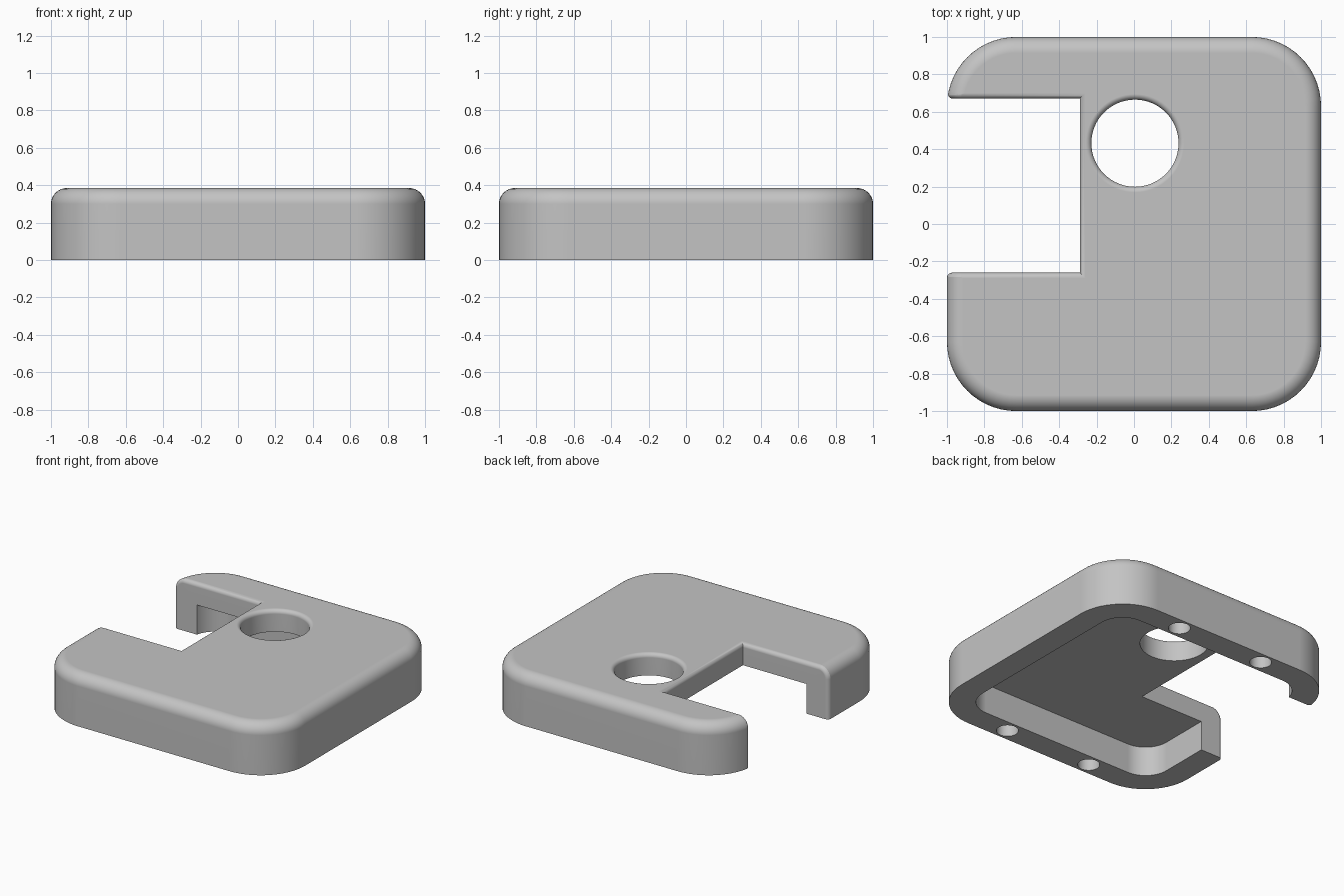
import bpy, bmesh, math

HEIGHT, CORNER, WALL = 0.385, 0.37, 0.185
TOP_FILLET, SMALL_FILLET = 0.085, 0.03
ROOF_UNDERSIDE = 0.222
NOTCH_X, NOTCH_FRONT, NOTCH_BACK = -0.29, -0.26, 0.67
QUARTER = math.pi / 2

default = bpy.data.objects.get("Cube")
if default:
    bpy.data.objects.remove(default, do_unlink=True)

gray = bpy.data.materials.new("plain_gray")
gray.use_nodes = True
gray.diffuse_color = (0.55, 0.55, 0.55, 1)
gray.node_tree.nodes["Principled BSDF"].inputs["Base Color"].default_value = gray.diffuse_color


def loft(name, rings):
    """Closed solid through a list of matching point rings."""
    bm = bmesh.new()
    loops = [[bm.verts.new(p) for p in ring] for ring in rings]
    for a, b in zip(loops, loops[1:]):
        for i in range(len(a)):
            j = (i + 1) % len(a)
            bm.faces.new((a[i], a[j], b[j], b[i]))
    bm.faces.new(loops[0][::-1])
    bm.faces.new(loops[-1])
    bmesh.ops.recalc_face_normals(bm, faces=bm.faces)
    mesh = bpy.data.meshes.new(name)
    bm.to_mesh(mesh)
    bm.free()
    mesh.materials.append(gray)
    obj = bpy.data.objects.new(name, mesh)
    bpy.context.collection.objects.link(obj)
    return obj


def rounded_square(half, radius, z, steps=14):
    c = half - radius
    points = []
    for k, (sx, sy) in enumerate(((1, 1), (-1, 1), (-1, -1), (1, -1))):
        for i in range(steps + 1):
            a = QUARTER * (k + i / steps)
            points.append((sx * c + radius * math.cos(a), sy * c + radius * math.sin(a), z))
    return points


def circle(x, y, radius, z, count):
    turns = [math.tau * i / count for i in range(count)]
    return [(x + radius * math.cos(a), y + radius * math.sin(a), z) for a in turns]


def flare(steps=6):
    """Widening and height of a rounded rim at the top surface."""
    rows = [(0, -0.1)]
    for i in range(steps + 1):
        a = QUARTER * i / steps
        rows.append((SMALL_FILLET * (1 - math.cos(a)),
                     HEIGHT - SMALL_FILLET * (1 - math.sin(a))))
    return rows + [(SMALL_FILLET, 0.6)]


def cut(target, cutter):
    cutter.hide_render = True
    mod = target.modifiers.new("cut", 'BOOLEAN')
    mod.operation, mod.solver, mod.object = 'DIFFERENCE', 'EXACT', cutter
    bpy.context.view_layer.objects.active = target
    bpy.ops.object.modifier_apply(modifier=mod.name)
    bpy.data.objects.remove(cutter, do_unlink=True)


# Body: rounded block with a filleted top
rings = [rounded_square(1, CORNER, 0)]
for i in range(9):
    a = QUARTER * i / 8
    inset = TOP_FILLET * (1 - math.cos(a))
    rings.append(rounded_square(1 - inset, CORNER - inset,
                                HEIGHT - TOP_FILLET * (1 - math.sin(a))))
body = loft("cover_body", rings)

# Hollow underside
cut(body, loft("cavity", [rounded_square(1 - WALL, CORNER - WALL, z)
                          for z in (-0.1, ROOF_UNDERSIDE)]))

# Side notch with rounded top rim
cut(body, loft("notch", [[(-1.5, NOTCH_FRONT - t, z), (NOTCH_X + t, NOTCH_FRONT - t, z),
                          (NOTCH_X + t, NOTCH_BACK + t, z), (-1.5, NOTCH_BACK + t, z)]
                         for t, z in flare()]))

# Round hole with rounded top rim
cut(body, loft("round_hole", [circle(0.005, 0.432, 0.233 + t, z, 64) for t, z in flare()]))


def arm_ring(y, inset):
    """Region outside the side profile of an arm, drawn in by inset."""
    c = 1 - CORNER
    reach = math.sqrt(CORNER ** 2 - max(abs(y) - c, 0) ** 2)
    side = -c - reach
    points = [(side + inset, y, -0.1)]
    for i in range(9):
        a = QUARTER * i / 8
        r = TOP_FILLET - inset
        points.append((side + TOP_FILLET - r * math.cos(a), y,
                       HEIGHT - TOP_FILLET + r * math.sin(a)))
    return points + [(-0.5, y, HEIGHT - inset), (-0.5, y, 0.6),
                     (-1.3, y, 0.6), (-1.3, y, -0.1)]


# Rounded outer edges where the notch meets the side
for start, sign in ((NOTCH_FRONT, -1), (NOTCH_BACK, 1)):
    rings = [arm_ring(start - sign * 0.02, SMALL_FILLET - 0.001)]
    for i in range(7):
        a = QUARTER * i / 6
        rings.append(arm_ring(start + sign * SMALL_FILLET * (1 - math.cos(a)),
                              SMALL_FILLET * (1 - math.sin(a)) - 0.001))
    cut(body, loft("arm_edge", rings))

# Four blind holes in the underside of the front and back walls
for x in (-0.36, 0.36):
    for y in (-0.908, 0.908):
        cut(body, loft("pin_hole", [circle(x, y, 0.075, z, 32) for z in (-0.1, 0.19)]))

# Smooth shading with crisp edges
bpy.ops.object.select_all(action='DESELECT')
body.select_set(True)
bpy.context.view_layer.objects.active = body
bpy.ops.object.shade_smooth_by_angle(angle=math.radians(32))
weighted = body.modifiers.new("even_shading", 'WEIGHTED_NORMAL')
weighted.keep_sharp = True
